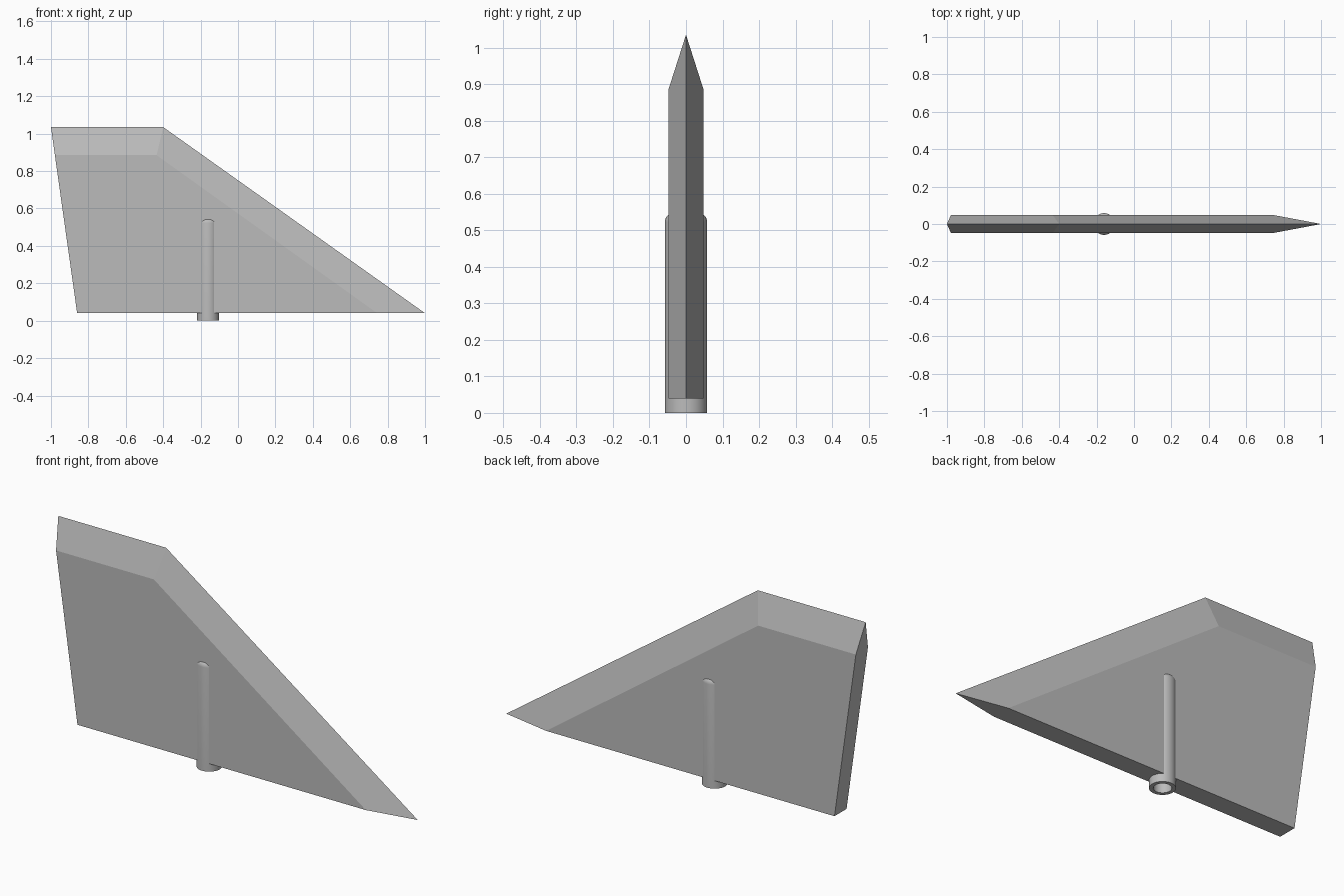
import bpy, bmesh, math

if "Cube" in bpy.data.objects:
    bpy.data.objects.remove(bpy.data.objects["Cube"])

grey = bpy.data.materials.new("mid_grey")
grey.use_nodes = True
colour = (0.5, 0.5, 0.5, 1)
grey.diffuse_color = colour
grey.node_tree.nodes["Principled BSDF"].inputs["Base Color"].default_value = colour

PIVOT_X = -0.16
BASE_Z = 0.04


def add_object(name, bm):
    bmesh.ops.recalc_face_normals(bm, faces=bm.faces)
    mesh = bpy.data.meshes.new(name)
    bm.to_mesh(mesh)
    bm.free()
    mesh.materials.append(grey)
    obj = bpy.data.objects.new(name, mesh)
    bpy.context.collection.objects.link(obj)
    return obj


def lathe(name, profile, steps=48):
    """Spin a closed (radius, height) profile about the pivot axis."""
    bm = bmesh.new()
    verts = [bm.verts.new((PIVOT_X + r, 0, z)) for r, z in profile]
    edges = [bm.edges.new(pair) for pair in zip(verts, verts[1:])]
    bmesh.ops.spin(bm, geom=verts + edges, cent=(PIVOT_X, 0, 0), axis=(0, 0, 1),
                   angle=2 * math.pi, steps=steps)
    bmesh.ops.remove_doubles(bm, verts=bm.verts, dist=0.0002)
    return add_object(name, bm)


# Fin: a sharp centre outline with a flat panel on each side
outline = [(-0.86, BASE_Z), (1.0, BASE_Z), (-0.4, 1.035), (-1.0, 1.035)]
panel = [(-0.86, BASE_Z), (0.745, BASE_Z), (-0.435, 0.885), (-0.979, 0.885)]
bm = bmesh.new()
rim = [bm.verts.new((x, 0, z)) for x, z in outline]
sides = [[bm.verts.new((x, y, z)) for x, z in panel] for y in (-0.048, 0.048)]
for side in sides:
    bm.faces.new(side)
    for i in (1, 2):
        bm.faces.new((rim[i], rim[i + 1], side[i + 1], side[i]))
front, back = sides
bm.faces.new((front[0], front[1], rim[1], back[1], back[0]))
bm.faces.new((front[0], front[3], rim[3], back[3], back[0]))
bm.verts.remove(rim[0])
fin = add_object("fin", bm)

# Pivot tube: hollow from below, rounded at the closed top
R, BORE, TOP, ROUND = 0.058, 0.04, 0.548, 0.026
arc = [(R - ROUND * (1 - math.cos(a)), TOP - ROUND * (1 - math.sin(a)))
       for a in (math.radians(15 * i) for i in range(7))]
tube = lathe("pivot_tube", [(0, 0.5), (BORE, 0.5), (BORE, 0), (R, 0)] + arc + [(0, TOP)])

# Opening in the fin for the tube bore
cutter = lathe("bore_cutter", [(0, -0.02), (BORE, -0.02), (BORE, 0.5), (0, 0.5)])
cutter.hide_render = True
cutter.hide_viewport = True
cut = fin.modifiers.new("bore", 'BOOLEAN')
cut.operation = 'DIFFERENCE'
cut.solver = 'EXACT'
cut.object = cutter

# Smooth the round tube, keeping its rims sharp
bpy.ops.object.select_all(action='DESELECT')
tube.select_set(True)
bpy.context.view_layer.objects.active = tube
bpy.ops.object.shade_smooth_by_angle(angle=math.radians(35))
